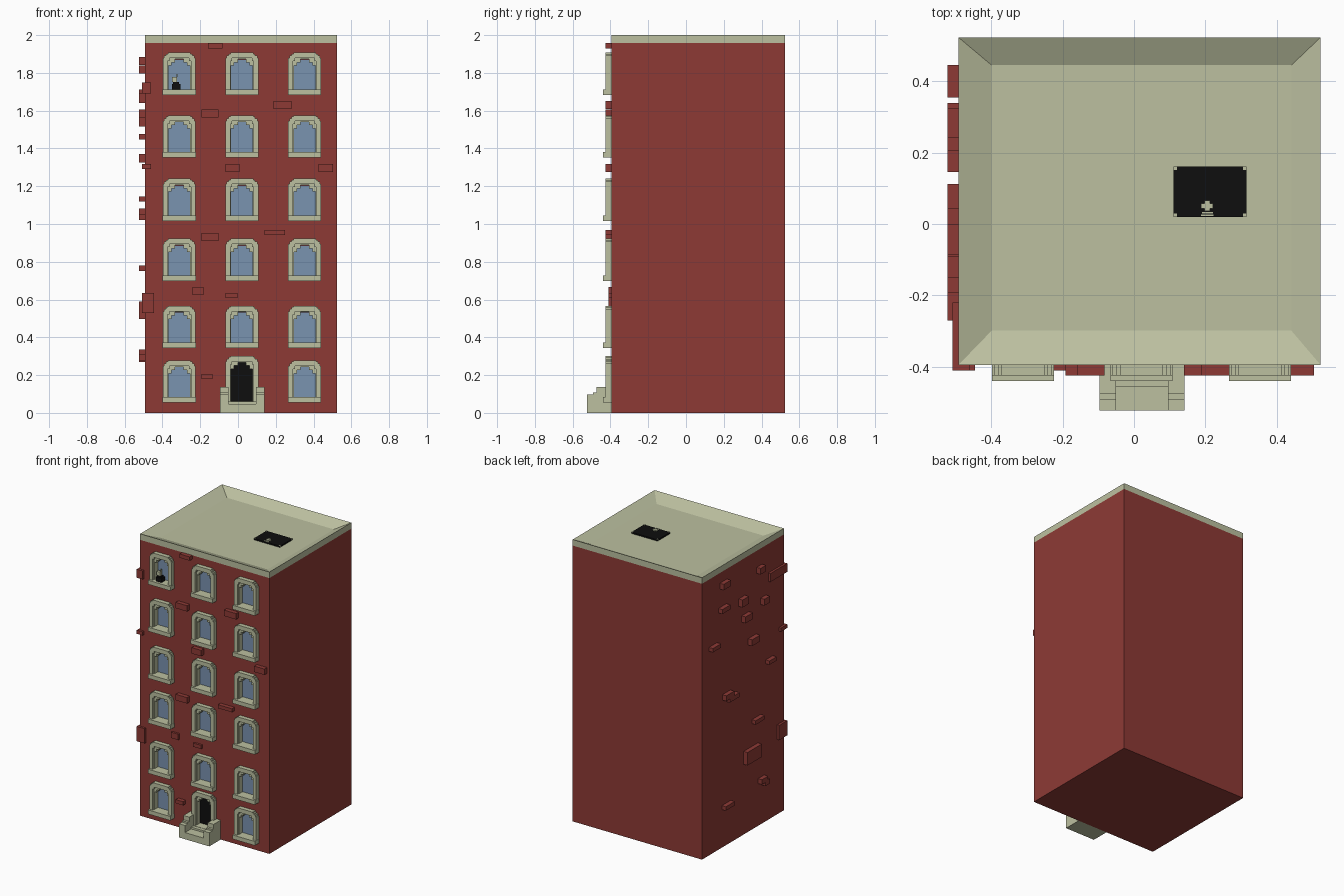
import bpy
import bmesh

old = bpy.data.objects.get("Cube")
if old:
    bpy.data.objects.remove(old, do_unlink=True)


def material(name, rgb):
    lin = [((c / 255 + 0.055) / 1.055) ** 2.4 for c in rgb]
    m = bpy.data.materials.new(name)
    m.use_nodes = True
    m.diffuse_color = (*lin, 1)
    m.node_tree.nodes["Principled BSDF"].inputs["Base Color"].default_value = (*lin, 1)
    return m


RED = material("brick red", (141, 58, 53))
STONE = material("pale stone", (188, 192, 160))
GLASS = material("window blue", (122, 147, 176))
BLACK = material("black", (14, 14, 14))


def finish(name, bm, mat, loc=(0, 0, 0)):
    bmesh.ops.recalc_face_normals(bm, faces=bm.faces[:])
    me = bpy.data.meshes.new(name)
    bm.to_mesh(me)
    bm.free()
    me.materials.append(mat)
    ob = bpy.data.objects.new(name, me)
    ob.location = loc
    bpy.context.collection.objects.link(ob)
    return ob


def add_box(bm, x0, x1, y0, y1, z0, z1):
    for v in bmesh.ops.create_cube(bm, size=1)["verts"]:
        v.co = (x1 if v.co.x > 0 else x0, y1 if v.co.y > 0 else y0, z1 if v.co.z > 0 else z0)


def boxes(name, mat, *dims):
    bm = bmesh.new()
    for d in dims:
        add_box(bm, *d)
    return finish(name, bm, mat)


def prism(name, outline, y0, y1, mat, loc):
    """Extrude an x-z outline from y0 to y1."""
    bm = bmesh.new()
    face = bm.faces.new([bm.verts.new((x, y0, z)) for x, z in outline])
    ext = bmesh.ops.extrude_face_region(bm, geom=[face])["geom"]
    for v in ext:
        if isinstance(v, bmesh.types.BMVert):
            v.co.y = y1
    return finish(name, bm, mat, loc)


def arch(base, steps):
    """Stepped arch outline, left foot to right foot, from (half width, height) steps."""
    left, z = [], base
    for w, h in steps:
        left += [(-w, z), (-w, h)]
        z = h
    return left + [(-x, z) for x, z in reversed(left)]


# Body, with niches cut behind every opening
X0, X1, Y0, Y1 = -0.492, 0.523, -0.395, 0.523
FRAME_Y, NICHE_Y = -0.425, -0.345
columns = (-0.311, 0.021, 0.353)
rows = (0.055, 0.344, 0.70, 1.018, 1.352, 1.685)
openings = [(x, z, 0.223) for z in rows for x in columns]
openings[1] = (0.021, 0.05, 0.252)      # doorway

body = boxes("brick_body", RED, (X0, X1, Y0, Y1, 0, 1.957))
cutter = boxes("niche_cutter", RED, *[(x - 0.07, x + 0.07, -0.6, NICHE_Y, z + 0.008, z + h - 0.035)
                                      for x, z, h in openings])
cutter.hide_render = True
mod = body.modifiers.new("niches", "BOOLEAN")
mod.operation = "DIFFERENCE"
mod.solver = "EXACT"
mod.object = cutter
bpy.context.view_layer.objects.active = body
bpy.ops.object.modifier_apply(modifier=mod.name)
bpy.data.objects.remove(cutter, do_unlink=True)

# Roof: slab with a sunken terrace
bm = bmesh.new()
add_box(bm, X0, X1, Y0, Y1, 1.957, 2.0)
top = max(bm.faces, key=lambda f: f.calc_center_median().z)
bmesh.ops.inset_individual(bm, faces=[top], thickness=0.08)
for v in top.verts:
    v.co = (0.441 if v.co.x > 0 else -0.399, 0.445 if v.co.y > 0 else -0.299, 1.96)
finish("roof_parapet", bm, STONE)


# Windows and doorway: outer frame, recessed inner arch, sill and pane
def opening(label, x, z, h, sill, pane_mat):
    loc = (x, 0, z)
    outer = arch(0, [(0.087, h - 0.03), (0.081, h - 0.016), (0.07, h - 0.007), (0.06, h)])
    mid = arch(0, [(0.061, h - 0.045), (0.052, h - 0.03)])
    inner = arch(0, [(0.057, h - 0.07), (0.041, h - 0.052), (0.022, h - 0.034)])
    prism(label + "_frame", outer + mid[::-1], FRAME_Y, -0.36, STONE, loc)
    lining = arch(0, [(0.065, h - 0.04), (0.056, h - 0.025)])
    prism(label + "_inner_arch", lining + inner[::-1], -0.41, -0.359, STONE, loc)
    if label == "door":
        sy = FRAME_Y - 0.005
    else:
        sy = -0.44
    boxes(label + "_sill", STONE, (x - 0.0875, x + 0.0875, sy, -0.358, z - 0.001, z + sill))
    boxes(label + "_pane", pane_mat, (x - 0.069, x + 0.069, -0.372, -0.364, z + 0.009, z + h - 0.036))


for i, (x, z, h) in enumerate(openings):
    if i == 1:
        opening("door", x, z, h, 0.012, BLACK)
    else:
        opening("window", x, z, h, 0.028, GLASS)

# Entrance stoop with stepped side walls
boxes("entrance_steps", STONE,
      (-0.05, 0.095, -0.523, Y0, 0, 0.047),
      (-0.05, 0.095, -0.455, Y0, 0.047, 0.06))
for name, a, b in (("left", 0.095, 0.141), ("right", -0.096, -0.05)):
    boxes(name + "_stoop_wall", STONE,
          (a, b, -0.523, Y0, 0, 0.097),
          (a, b, -0.492, Y0, 0.097, 0.108),
          (a, b, -0.475, Y0, 0.108, 0.138))

# Raised bricks on the front: x0, x1, z0, z1
front = [(-0.16, -0.082, 1.93, 1.957), (-0.192, -0.103, 1.564, 1.605), (0.188, 0.282, 1.61, 1.652),
         (-0.066, 0.008, 1.276, 1.318), (0.425, 0.504, 1.276, 1.318), (-0.192, -0.103, 0.911, 0.953),
         (0.14, 0.25, 0.943, 0.968), (-0.24, -0.182, 0.625, 0.666), (-0.066, -0.003, 0.609, 0.635),
         (-0.192, -0.134, 0.18, 0.206)]
for x0, x1, z0, z1 in front:
    y = -0.41 if 0.6 < z0 < 0.7 else -0.425
    boxes("front_brick", RED, (x0, x1, y, Y0 + 0.01, z0, z1))

# Raised bricks on the right-hand side: y centre, length, z0, z1
side = [(0.283, 0.08, 1.843, 1.885), (-0.12, 0.06, 1.797, 1.84), (0.077, 0.07, 1.64, 1.693),
        (-0.163, 0.06, 1.56, 1.605), (0.294, 0.09, 1.68, 1.712), (0.038, 0.08, 1.515, 1.56),
        (-0.04, 0.09, 1.325, 1.37), (0.40, 0.09, 1.448, 1.476), (-0.23, 0.08, 1.118, 1.145),
        (0.25, 0.09, 1.045, 1.083), (0.20, 0.11, 1.02, 1.05), (-0.085, 0.10, 0.752, 0.78),
        (-0.024, 0.16, 0.498, 0.59), (-0.14, 0.07, 0.30, 0.335), (-0.17, 0.05, 0.275, 0.31),
        (0.25, 0.10, 0.27, 0.298)]
for y, length, z0, z1 in side:
    boxes("side_brick", RED, (-0.523, X0 + 0.01, y - length / 2, y + length / 2, z0, z1))

# Bricks wrapping the front corner: x1, y1, z0, z1
for x1, y1, z0, z1 in ((-0.461, -0.22, 1.69, 1.75), (-0.461, -0.34, 1.292, 1.318),
                       (-0.445, -0.32, 0.53, 0.635)):
    boxes("corner_brick", RED, (-0.508, x1, -0.41, y1, z0, z1))

# Roof hatch with stone corners and a small stone ornament
boxes("roof_hatch", BLACK, (0.11, 0.315, 0.02, 0.161, 1.958, 1.97))
boxes("hatch_corners", STONE, *[(x - 0.005, x + 0.005, y - 0.005, y + 0.005, 1.959, 1.972)
                                for x in (0.115, 0.31) for y in (0.025, 0.156)])
boxes("hatch_ornament", STONE,
      (0.197, 0.213, 0.036, 0.066, 1.965, 1.978), (0.188, 0.222, 0.043, 0.058, 1.965, 1.977),
      (0.19, 0.221, 0.03, 0.034, 1.965, 1.973), (0.188, 0.223, 0.023, 0.027, 1.965, 1.973))

# Potted ornament on the top window sill
boxes("sill_pot", BLACK, (-0.35, -0.305, -0.422, -0.385, 1.713, 1.742),
      (-0.345, -0.312, -0.415, -0.39, 1.742, 1.752))
boxes("sill_ornament", STONE, (-0.35, -0.322, -0.412, -0.39, 1.752, 1.778),
      (-0.326, -0.321, -0.408, -0.395, 1.778, 1.795))
